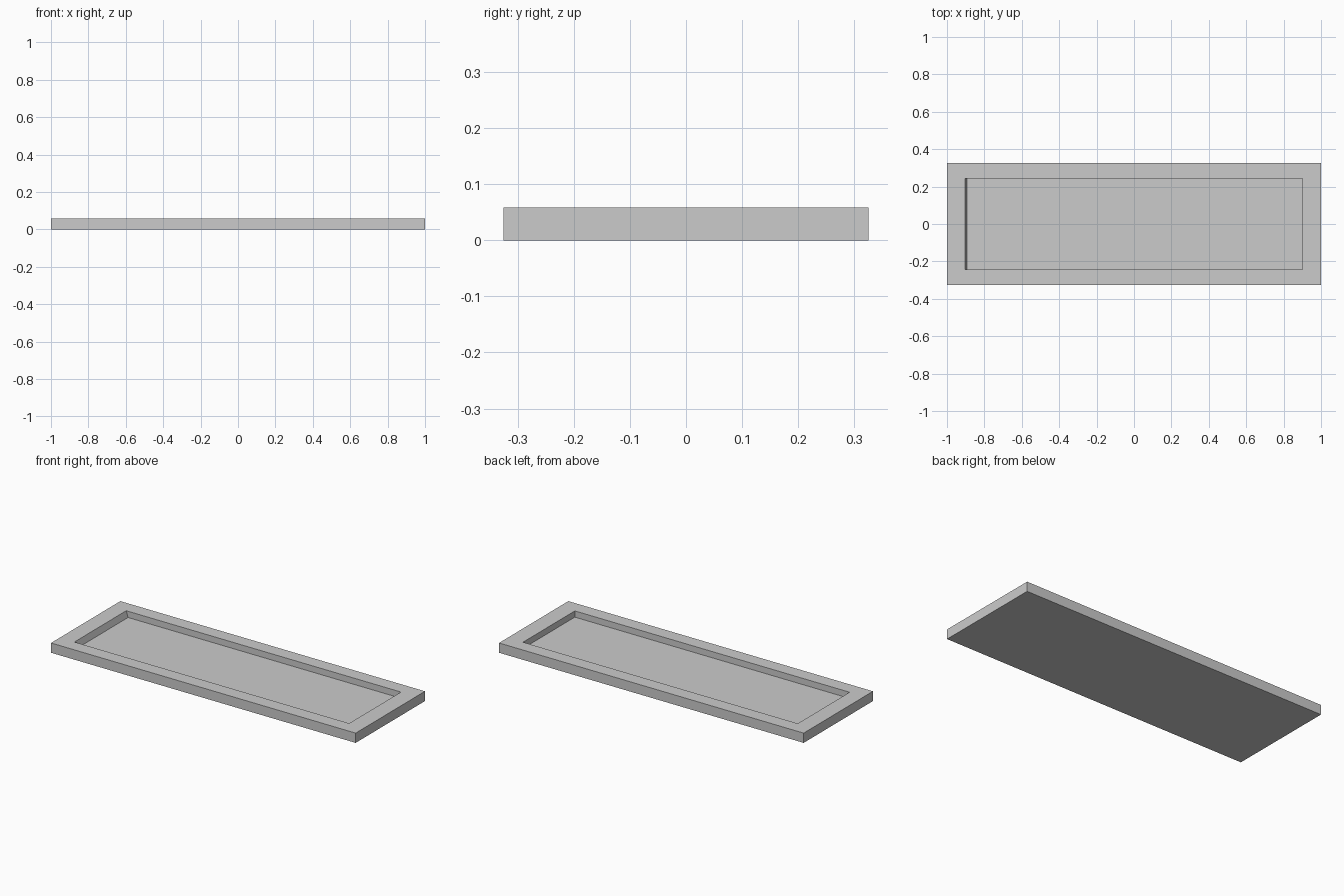
import bpy, bmesh

if "Cube" in bpy.data.objects:
    bpy.data.objects.remove(bpy.data.objects["Cube"])

HX, HY, H = 1.0, 0.325, 0.058      # outer half sizes and height
FLOOR = 0.021                      # height of the recess floor

bm = bmesh.new()

def ring(x0, x1, y, z):
    """Rectangular loop of four vertices at height z."""
    return [bm.verts.new(p) for p in ((x0, -y, z), (x1, -y, z), (x1, y, z), (x0, y, z))]

# Loops from the underside, up the outside, over the rim and into the recess
loops = [
    ring(-HX, HX, HY, 0),
    ring(-HX, HX, HY, H),
    ring(-0.904, 0.90, 0.243, H),
    ring(-0.892, 0.90, 0.243, FLOOR),   # left wall leans slightly
]
for a, b in zip(loops, loops[1:]):
    for i in range(4):
        j = (i + 1) % 4
        bm.faces.new((a[i], a[j], b[j], b[i]))

# Underside and recess floor
bm.faces.new(loops[0][::-1])
bm.faces.new(loops[-1])
bmesh.ops.recalc_face_normals(bm, faces=bm.faces)

mesh = bpy.data.meshes.new("tray")
bm.to_mesh(mesh)
bm.free()
bpy.context.collection.objects.link(bpy.data.objects.new("tray", mesh))
